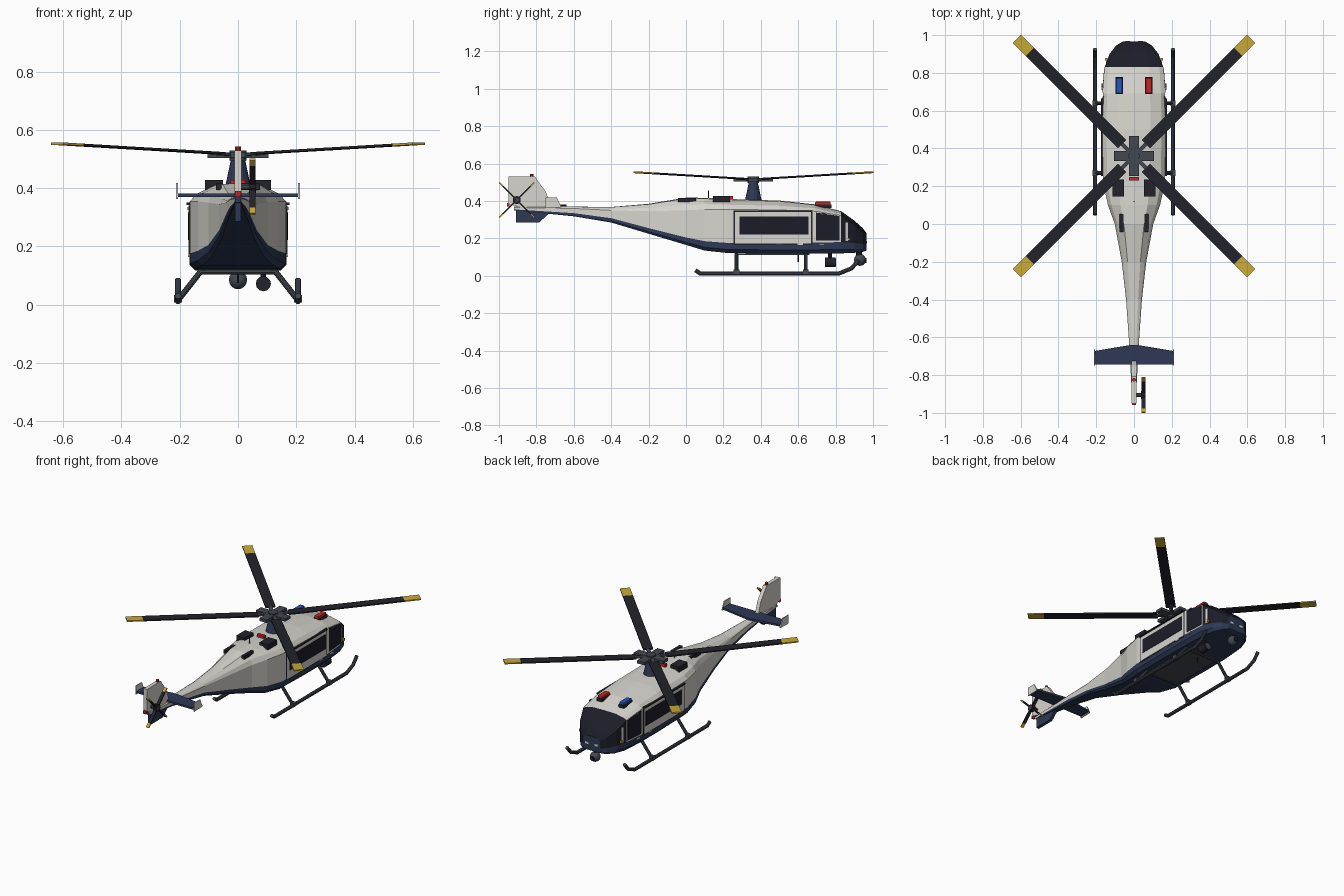
import bpy, bmesh, math
from mathutils import Matrix, Vector

if "Cube" in bpy.data.objects:
    bpy.data.objects.remove(bpy.data.objects["Cube"], do_unlink=True)


def material(name, r, g, b):
    m = bpy.data.materials.new(name)
    m.use_nodes = True
    m.diffuse_color = (r, g, b, 1)
    m.node_tree.nodes["Principled BSDF"].inputs["Base Color"].default_value = (r, g, b, 1)
    return m


WHITE = material("warm white paint", .67, .66, .61)
NAVY = material("navy paint", .026, .04, .09)
GLASS = material("dark glass", .012, .012, .022)
BLACK = material("black rubber", .016, .016, .024)
GREY = material("dark metal", .055, .065, .08)
YELLOW = material("yellow paint", .58, .40, .04)
RED = material("red lamp", .55, .02, .02)
BLUE = material("blue lamp", .02, .09, .52)


def finish(name, bm, *mats):
    bmesh.ops.recalc_face_normals(bm, faces=bm.faces)
    me = bpy.data.meshes.new(name)
    bm.to_mesh(me)
    bm.free()
    for m in mats:
        me.materials.append(m)
    ob = bpy.data.objects.new(name, me)
    bpy.context.collection.objects.link(ob)
    return ob


def box(name, center, size, mat, turn=Matrix()):
    bm = bmesh.new()
    bmesh.ops.create_cube(bm, size=1, matrix=turn @ Matrix.Translation(center) @ Matrix.Diagonal((*size, 1)))
    return finish(name, bm, mat)


def rod(name, a, b, r1, mat, r2=None, sides=10):
    a, b = Vector(a), Vector(b)
    place = Matrix.Translation((a + b) / 2) @ (b - a).to_track_quat("Z", "Y").to_matrix().to_4x4()
    bm = bmesh.new()
    bmesh.ops.create_cone(bm, cap_ends=True, segments=sides, radius1=r1,
                          radius2=r1 if r2 is None else r2, depth=(b - a).length, matrix=place)
    return finish(name, bm, mat)


def ball(name, center, r, mat):
    bm = bmesh.new()
    bmesh.ops.create_uvsphere(bm, u_segments=14, v_segments=8, radius=r, matrix=Matrix.Translation(center))
    for f in bm.faces:
        f.smooth = True
    return finish(name, bm, mat)


def prism(name, points, offset, mat):
    """Polygon through 3D points, thickened along the offset vector."""
    bm = bmesh.new()
    f = bm.faces.new([bm.verts.new(p) for p in points])
    ext = bmesh.ops.extrude_face_region(bm, geom=[f])["geom"]
    bmesh.ops.translate(bm, vec=offset, verts=[v for v in ext if isinstance(v, bmesh.types.BMVert)])
    return finish(name, bm, mat)


# Fuselage stations: y, half width, belly, chine, shoulder, roof
STATIONS = [
    (-.92, .010, .35, .355, .365, .37), (-.60, .028, .318, .335, .36, .37),
    (-.40, .042, .285, .308, .35, .368), (-.20, .065, .225, .255, .345, .385),
    (0, .102, .165, .205, .35, .418), (.10, .138, .135, .185, .355, .417),
    (.22, .164, .122, .176, .355, .411), (.50, .167, .118, .176, .352, .402),
    (.69, .165, .118, .178, .345, .382), (.83, .155, .12, .18, .322, .345),
    (.90, .13, .123, .175, .272, .295), (.945, .095, .128, .17, .235, .255),
    (.965, .06, .135, .165, .21, .228)]


def hull_x(y):
    for a, b in zip(STATIONS, STATIONS[1:]):
        if a[0] <= y <= b[0]:
            return a[1] + (b[1] - a[1]) * (y - a[0]) / (b[0] - a[0])


# Fuselage loft, coloured by band and station
bm = bmesh.new()
rings = []
for y, w, belly, chine, shoulder, roof in STATIONS:
    h = roof - shoulder
    half = [(.88 * w, belly), (w, belly + .35 * (chine - belly)), (w, chine), (w, shoulder),
            (.87 * w, shoulder + .45 * h), (.52 * w, shoulder + .93 * h)]
    outline = [(0, belly)] + half + [(0, roof)] + [(-x, z) for x, z in reversed(half)]
    rings.append([bm.verts.new((x, y, z)) for x, z in outline])
n = len(rings[0])
for s, (a, b) in enumerate(zip(rings, rings[1:])):
    for i in range(n):
        j = (i + 1) % n
        f = bm.faces.new((a[i], a[j], b[j], b[i]))
        band = min(i, n - 1 - i)
        f.material_index = 1 if band < 3 else 2 if STATIONS[s][0] >= .83 else 0
for ring in (rings[0], rings[-1]):
    bm.faces.new(ring).material_index = 1
finish("fuselage", bm, WHITE, NAVY, GLASS)
box("belly_panel", (0, .46, .115), (.22, .40, .008), GREY)


def side_plate(name, side, outline, lift, mat):
    """Thin panel following the fuselage flank, outline in y and z."""
    pts = [(side * (hull_x(y) + lift), y, z) for y, z in outline]
    prism(name, pts, (-side * .008, 0, 0), mat)


def rect(y0, y1, z0, z1):
    return [(y0, z0), (y1, z0), (y1, z1), (y0, z1)]


for side, tag in ((1, "left"), (-1, "right")):
    # Sliding door, glazing and trim
    side_plate(f"door_seal_{tag}", side, rect(.255, .675, .166, .35), .002, BLACK)
    side_plate(f"sliding_door_{tag}", side, rect(.263, .667, .174, .34), .004, WHITE)
    side_plate(f"door_window_{tag}", side, rect(.285, .655, .222, .316), .006, GLASS)
    box(f"door_rail_{tag}", (side * .17, .46, .346), (.012, .41, .008), BLACK)
    side_plate(f"cockpit_window_{tag}", side,
               [(.695, .188), (.822, .188), (.822, .319), (.695, .338)], .003, GLASS)
    side_plate(f"windscreen_post_{tag}", side, rect(.853, .866, .185, .285), .003, WHITE)
    box(f"gold_marker_{tag}", (side * .147, .872, .195), (.012, .012, .015), YELLOW)
    for y in (.61, .725):
        box(f"door_handle_{tag}", (side * .168, y, .168), (.008, .03, .007), WHITE)
    box(f"side_probe_{tag}", (side * .166, .735, .33), (.014, .02, .01), GREY)
    box(f"headlight_{tag}", (side * .035, .963, .18), (.025, .01, .014), WHITE)

    # Landing skid and legs
    x = side * .206
    path = [(x, .05, .03), (x, .075, .013), (x, .82, .013), (x, .885, .04), (x, .925, .085)]
    for a, b in zip(path, path[1:]):
        rod(f"skid_{tag}", a, b, .011, GREY)
    for p in path[1:-1]:
        ball(f"skid_joint_{tag}", p, .011, GREY)
    for y in (.27, .64):
        rod(f"skid_leg_{tag}", (x, y, .015), (side * .125, y, .118), .01, GREY)
        box(f"skid_clamp_{tag}", (x, y, .02), (.026, .03, .026), GREY)

    # Roof equipment
    box(f"engine_intake_{tag}", (side * .083, .19, .411), (.062, .09, .034), BLACK)
    box(f"roof_blade_{tag}", (side * .066, .005, .405), (.02, .095, .022), BLACK)
    lamp = RED if side > 0 else BLUE
    box(f"lamp_base_{tag}", (side * .078, .732, .372), (.038, .09, .02), BLACK)
    lens = box(f"warning_lamp_{tag}", (side * .078, .732, .386), (.034, .082, .022), lamp)
    bev = lens.modifiers.new("rounded", "BEVEL")
    bev.width, bev.segments = .006, 2

    # Stabiliser end plates
    prism(f"end_plate_{tag}", [(side * .206, y, z) for y, z in
          ((-.75, .362), (-.665, .365), (-.69, .418), (-.75, .418))], (side * .006, 0, 0), WHITE)

for y in (.27, .64):
    rod("skid_cross_tube", (-.13, y, .114), (.13, y, .114), .01, GREY)

# Main mast and hub
rod("mast_fairing", (0, .36, .395), (0, .36, .50), .046, NAVY, .024, 12)
rod("mast_cap", (0, .36, .495), (0, .36, .53), .03, GREY, sides=12)
box("hub_arm_across", (0, .36, .513), (.21, .052, .018), GREY)
box("hub_arm_along", (0, .36, .5135), (.052, .21, .018), GREY)

# Main rotor blades with coloured tips, coned upward
for k in range(4):
    turn = (Matrix.Translation((0, .36, .516)) @ Matrix.Rotation(math.pi / 4 + k * math.pi / 2, 4, "Z")
            @ Matrix.Rotation(-.042, 4, "Y"))
    box("main_blade", (.435, 0, 0), (.69, .06, .008), BLACK, turn)
    box("main_blade_tip", (.829, 0, 0), (.098, .06, .008), YELLOW, turn)
    box("blade_grip", (.07, 0, -.002), (.09, .022, .01), GREY, turn)

# Tail fins and stabiliser
prism("upper_fin", [(-.012, y, z) for y, z in
      ((-.95, .53), (-.808, .53), (-.75, .45), (-.72, .368), (-.85, .355), (-.95, .385))],
      (.024, 0, 0), WHITE)
prism("lower_fin", [(-.01, y, z) for y, z in
      ((-.91, .365), (-.91, .285), (-.785, .285), (-.725, .34), (-.725, .36))], (.02, 0, 0), NAVY)
prism("stabiliser", [(x, y, .37) for x, y in
      ((-.208, -.745), (.208, -.745), (.208, -.672), (.015, -.64), (-.015, -.64), (-.208, -.672))],
      (0, 0, .012), NAVY)
rod("fin_beacon", (0, -.825, .53), (0, -.825, .543), .01, RED)
box("tail_lamp", (0, -.951, .38), (.02, .012, .02), RED)

# Tail rotor
rod("tail_rotor_shaft", (0, -.905, .405), (.062, -.905, .405), .012, GREY)
rod("tail_rotor_hub", (.038, -.905, .405), (.062, -.905, .405), .022, BLACK)
for k in range(4):
    turn = Matrix.Translation((.05, -.905, .405)) @ Matrix.Rotation(math.pi / 4 + k * math.pi / 2, 4, "X")
    box("tail_blade", (0, .055, 0), (.02, .10, .008), BLACK, turn)
    box("tail_blade_tip", (0, .118, 0), (.02, .028, .008), YELLOW, turn)

# Roof beacon, aerials
box("roof_beacon", (0, .24, .418), (.052, .02, .02), RED)
rod("roof_aerial", (0, .12, .41), (0, .12, .455), .003, BLACK, sides=6)
rod("belly_aerial", (0, .60, .12), (0, .60, .075), .003, BLACK, sides=6)

# Camera ball under the nose and searchlight
rod("camera_mount", (0, .925, .135), (0, .925, .10), .015, BLACK)
ball("camera_ball", (0, .93, .085), .032, GREY)
rod("camera_lens", (0, .95, .083), (0, .965, .082), .014, GLASS)
rod("searchlight_mount", (.087, .77, .125), (.087, .77, .085), .01, BLACK)
rod("searchlight", (.087, .742, .072), (.087, .80, .072), .026, BLACK, sides=12)
rod("searchlight_lens", (.087, .80, .072), (.087, .803, .072), .021, GREY, sides=12)
